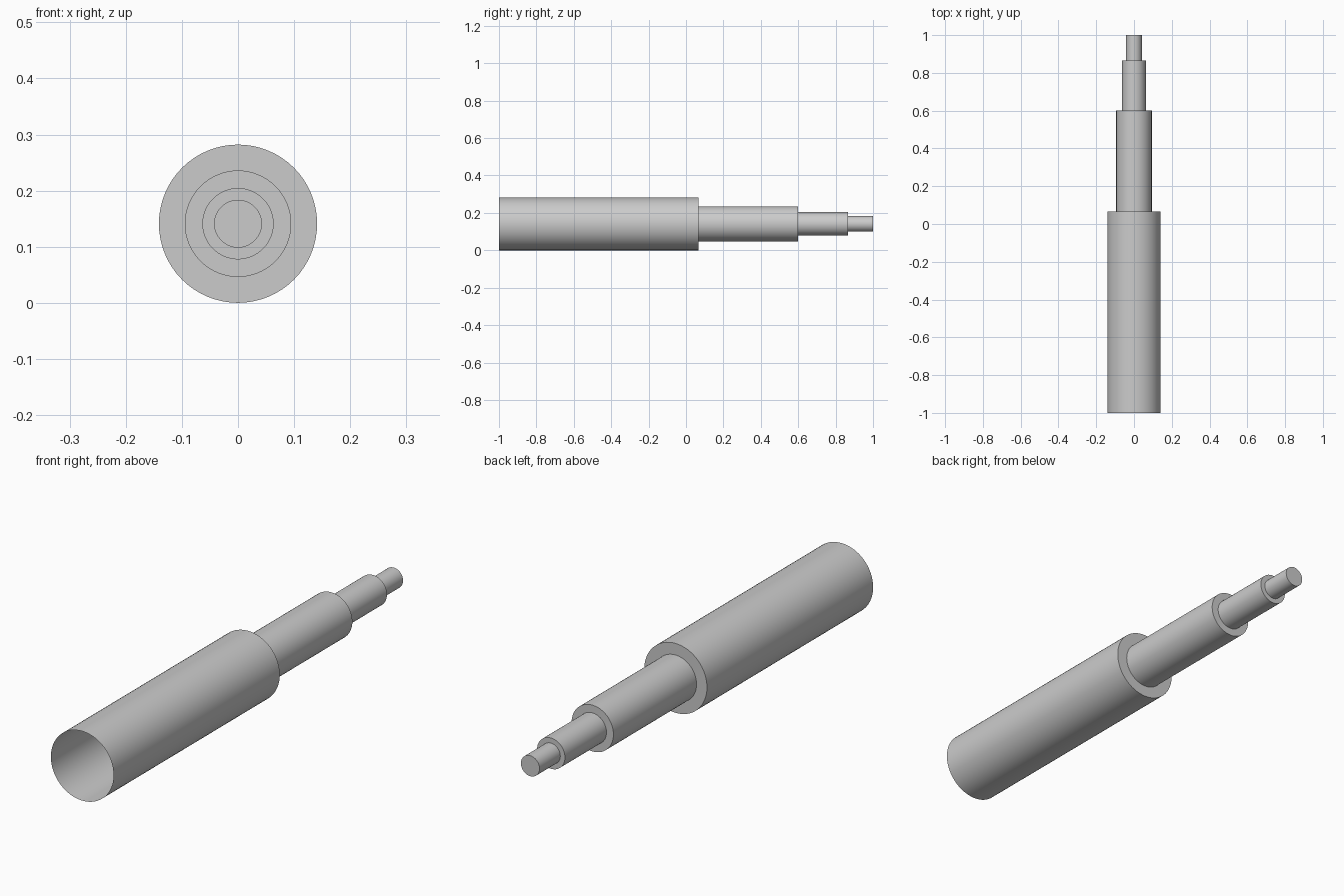
import bpy, bmesh
from math import cos, sin, tau, radians

if "Cube" in bpy.data.objects:
    bpy.data.objects.remove(bpy.data.objects["Cube"])

SEGMENTS = 64
RADIUS, LENGTH = 0.141, 16 / 15   # first section; each next is 2/3 as wide, half as long
SECTIONS = 4

# Stepped profile as (radius, y), open at the front end
profile, r, length, y = [], RADIUS, LENGTH, -1.0
for _ in range(SECTIONS):
    profile += [(r, y), (r, y + length)]
    y += length
    r *= 2 / 3
    length /= 2

# Rings around the y axis, resting on z = 0
bm = bmesh.new()
rings = []
for r, y in profile:
    rings.append([bm.verts.new((r * cos(tau * i / SEGMENTS), y,
                                RADIUS + r * sin(tau * i / SEGMENTS)))
                  for i in range(SEGMENTS)])

# Tube walls and step shoulders
for a, b in zip(rings, rings[1:]):
    for i in range(SEGMENTS):
        j = (i + 1) % SEGMENTS
        bm.faces.new((a[i], b[i], b[j], a[j]))

# Closed tip
bm.faces.new(rings[-1][::-1])

mesh = bpy.data.meshes.new("stepped_tube")
bm.to_mesh(mesh)
bm.free()
tube = bpy.data.objects.new("stepped_tube", mesh)
bpy.context.collection.objects.link(tube)
bpy.context.view_layer.objects.active = tube
tube.select_set(True)
bpy.ops.object.shade_smooth_by_angle(angle=radians(30))
